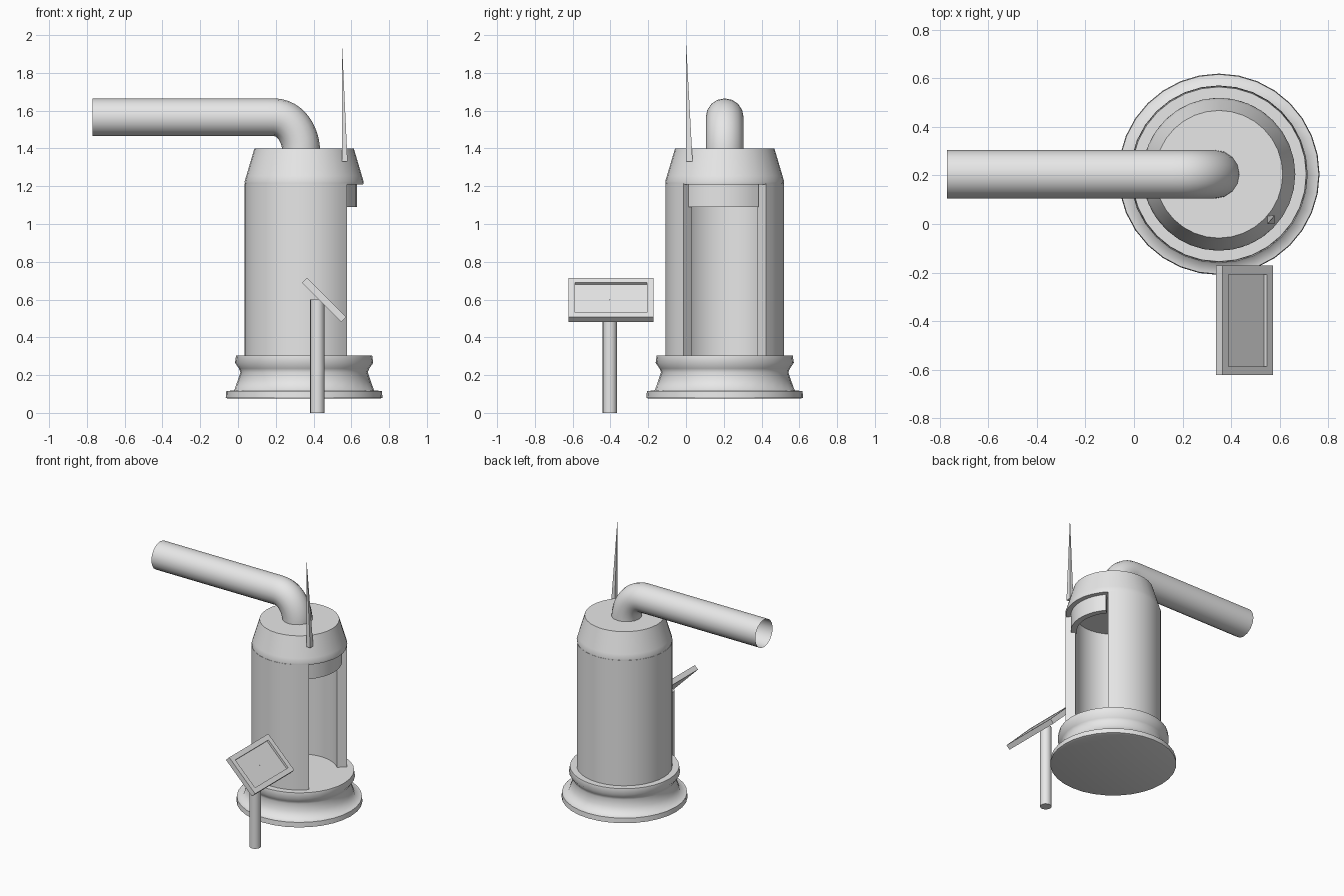
import bpy, bmesh, math
from mathutils import Matrix, Vector

cube = bpy.data.objects.get("Cube")
if cube:
    bpy.data.objects.remove(cube, do_unlink=True)

CX, CY = 0.35, 0.205   # axis of the booth
SEG = 32

grey = bpy.data.materials.new("plain grey")
grey.use_nodes = True
GREY = (0.8, 0.8, 0.8, 1)
grey.diffuse_color = GREY
grey.node_tree.nodes["Principled BSDF"].inputs["Base Color"].default_value = GREY


def finish(name, bm, angle=None):
    bmesh.ops.recalc_face_normals(bm, faces=bm.faces)
    mesh = bpy.data.meshes.new(name)
    bm.to_mesh(mesh)
    bm.free()
    mesh.materials.append(grey)
    obj = bpy.data.objects.new(name, mesh)
    bpy.context.collection.objects.link(obj)
    if angle:
        bpy.ops.object.select_all(action='DESELECT')
        obj.select_set(True)
        bpy.context.view_layer.objects.active = obj
        bpy.ops.object.shade_smooth_by_angle(angle=math.radians(angle))
    return obj


def lathe(name, profile, angle):
    """Closed solid turned round the booth axis from (radius, z) points."""
    bm = bmesh.new()
    rings = []
    for r, z in profile:
        rings.append([bm.verts.new((CX + r * math.cos(math.tau * i / SEG),
                                    CY + r * math.sin(math.tau * i / SEG), z))
                      for i in range(SEG)])
    for low, high in zip(rings, rings[1:]):
        for i in range(SEG):
            j = (i + 1) % SEG
            bm.faces.new((low[i], low[j], high[j], high[i]))
    bm.faces.new(rings[0])
    bm.faces.new(rings[-1])
    return finish(name, bm, angle)


def curved_wall(name, r_in, r_out, z0, z1, start, end, steps):
    """Part of a thick ring between two angles in degrees."""
    bm = bmesh.new()
    sections = []
    for i in range(steps + 1):
        a = math.radians(start + (end - start) * i / steps)
        sections.append([bm.verts.new((CX + r * math.cos(a), CY + r * math.sin(a), z))
                         for r, z in ((r_in, z0), (r_out, z0), (r_out, z1), (r_in, z1))])
    for s, t in zip(sections, sections[1:]):
        for k in range(4):
            n = (k + 1) % 4
            bm.faces.new((s[k], s[n], t[n], t[k]))
    bm.faces.new(sections[0])
    bm.faces.new(sections[-1])
    return finish(name, bm, 35)


# Booth: moulded base, open wall, lintel over the doorway, tapered cap
lathe("base", [(0.40, 0.075), (0.415, 0.08), (0.412, 0.115), (0.37, 0.12),
               (0.352, 0.17), (0.337, 0.215), (0.345, 0.235), (0.366, 0.265),
               (0.36, 0.305)], 75)
curved_wall("booth_wall", 0.25, 0.315, 0.30, 1.215, 43.7, 316.3, 28)
curved_wall("door_lintel", 0.24, 0.28, 1.09, 1.215, -47, 40, 10)
lathe("cap", [(0.313, 1.21), (0.315, 1.225), (0.306, 1.255), (0.263, 1.40)], 60)

# Bent pipe: open tube swept along a bezier path
curve = bpy.data.curves.new("pipe_path", 'CURVE')
curve.dimensions = '3D'
curve.bevel_depth = 0.1
curve.bevel_resolution = 6
curve.resolution_u = 12
path = curve.splines.new('BEZIER')
path.bezier_points.add(2)
stops = [(-0.77, 1.565, 0.2, 0), (0.19, 1.565, 0.09, 0), (0.335, 1.38, 0, -0.09)]
for point, (x, z, dx, dz) in zip(path.bezier_points, stops):
    point.co = (x, CY, z)
    point.handle_left_type = point.handle_right_type = 'FREE'
    point.handle_left = (x - dx, CY, z - dz)
    point.handle_right = (x + dx, CY, z + dz)
pipe = bpy.data.objects.new("pipe", curve)
bpy.context.collection.objects.link(pipe)
bpy.ops.object.select_all(action='DESELECT')
pipe.select_set(True)
bpy.context.view_layer.objects.active = pipe
bpy.ops.object.convert(target='MESH')
pipe = bpy.context.object
pipe.data.materials.clear()
pipe.data.materials.append(grey)
bpy.ops.object.shade_smooth_by_angle(angle=math.radians(50))

# Aerial: thin four-sided spike, leaning to one corner
bm = bmesh.new()
foot = [bm.verts.new((x, y, 1.33)) for x, y in
        ((0.55, 0), (0.58, 0), (0.58, 0.035), (0.55, 0.035))]
tip = bm.verts.new((0.55, 0, 1.97))
bm.faces.new(foot)
for i in range(4):
    bm.faces.new((foot[i], foot[(i + 1) % 4], tip))
finish("aerial", bm)

# Control stand: round post
bm = bmesh.new()
bmesh.ops.create_cone(bm, cap_ends=True, segments=16, radius1=0.038, radius2=0.038,
                      depth=0.6, matrix=Matrix.Translation((0.42, -0.403, 0.3)))
finish("stand_post", bm, 40)

# Control stand: sloping panel with a sunken screen
bm = bmesh.new()
bmesh.ops.create_cube(bm, size=1, matrix=Matrix.Diagonal((0.295, 0.45, 0.036, 1)))
top = [f for f in bm.faces if f.normal.z > 0.9]
bmesh.ops.inset_region(bm, faces=top, thickness=0.05)
sunk = bmesh.ops.extrude_face_region(bm, geom=top)
bmesh.ops.translate(bm, vec=Vector((0, 0, -0.016)),
                    verts=[g for g in sunk["geom"] if isinstance(g, bmesh.types.BMVert)])
bmesh.ops.delete(bm, geom=top, context='FACES')
bmesh.ops.transform(bm, verts=bm.verts,
                    matrix=Matrix.Translation((0.456, -0.397, 0.598))
                    @ Matrix.Rotation(math.radians(45), 4, 'Y'))
finish("stand_panel", bm)
